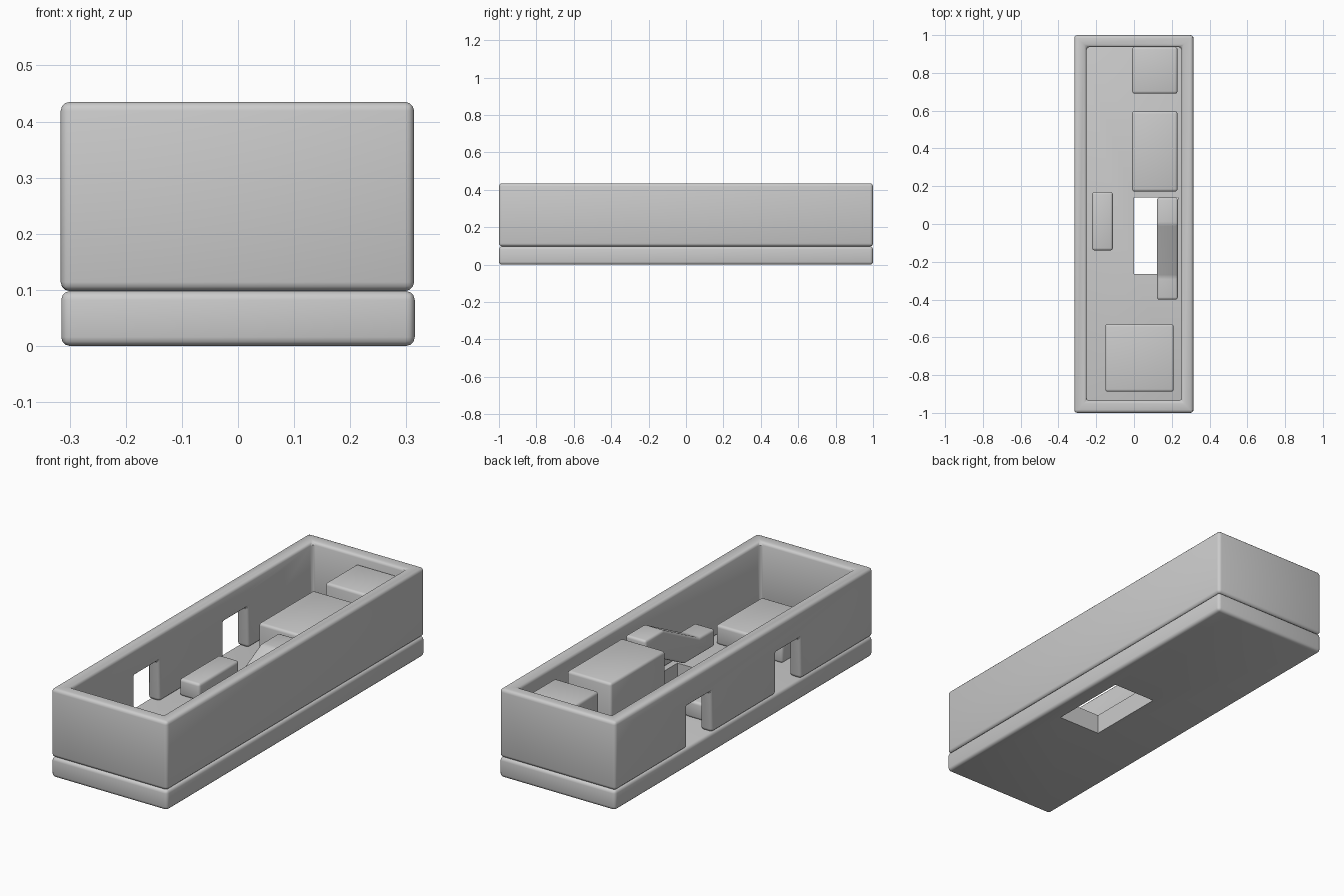
import bpy, bmesh

if "Cube" in bpy.data.objects:
    bpy.data.objects.remove(bpy.data.objects["Cube"])


def finish(ob, bevel=0.016):
    """Round the edges and smooth the shading."""
    bpy.ops.object.select_all(action='DESELECT')
    ob.select_set(True)
    bpy.context.view_layer.objects.active = ob
    mod = ob.modifiers.new("round", 'BEVEL')
    mod.width = bevel
    mod.segments = 3
    mod.limit_method = 'ANGLE'
    mod.angle_limit = 0.35
    bpy.ops.object.modifier_apply(modifier=mod.name)
    bpy.ops.object.shade_smooth_by_angle()


def box(name, x, y, z):
    """Plain box from (min, max) ranges."""
    bm = bmesh.new()
    bmesh.ops.create_cube(bm, size=1)
    for v in bm.verts:
        v.co = [r[0] if c < 0 else r[1] for c, r in zip(v.co, (x, y, z))]
    me = bpy.data.meshes.new(name)
    bm.to_mesh(me)
    bm.free()
    ob = bpy.data.objects.new(name, me)
    bpy.context.collection.objects.link(ob)
    return ob


def cut(ob, x, y, z):
    """Subtract a box-shaped opening."""
    cutter = box("cutter", x, y, z)
    cutter.hide_render = True
    mod = ob.modifiers.new("cut", 'BOOLEAN')
    mod.operation = 'DIFFERENCE'
    mod.solver = 'EXACT'
    mod.object = cutter
    bpy.context.view_layer.objects.active = ob
    bpy.ops.object.modifier_apply(modifier=mod.name)
    bpy.data.objects.remove(cutter)


# Floor slab with stairwell opening
floor = box("floor_slab", (-.315, .315), (-1, 1), (0, .098))
finish(floor)
cut(floor, (0, .232), (-.265, .14), (-.1, .2))

# Surrounding walls with two doorways on the left
walls = box("outer_walls", (-.316, .314), (-1, 1), (.098, .435))
cut(walls, (-.251, .251), (-.935, .937), (0, .6))
for y in (-.345, .345):
    cut(walls, (-.4, -.2), (y - .095, y + .095), (0, .30))
finish(walls)

# Solid room blocks
rooms = [
    ("rear_block", (-.01, .23), (.69, .937), .39),
    ("tall_block", (-.01, .23), (.172, .597), .39),
    ("counter_block", (-.222, -.112), (-.14, .17), .18),
    ("front_block", (-.152, .21), (-.888, -.53), .192),
]
for name, x, y, top in rooms:
    finish(box(name, x, y, (.095, top)), .013)

# Ramp with a landing at each end, extruded from its side profile
profile = [(.14, .39), (0, .39), (-.28, .245), (-.4, .245),
           (-.4, .16), (-.17, .16), (.11, .305), (.14, .305)]
bm = bmesh.new()
face = bm.faces.new([bm.verts.new((.122, y, z)) for y, z in profile])
ext = bmesh.ops.extrude_face_region(bm, geom=[face])
bmesh.ops.translate(bm, vec=(.11, 0, 0),
                    verts=[g for g in ext["geom"] if isinstance(g, bmesh.types.BMVert)])
bmesh.ops.recalc_face_normals(bm, faces=bm.faces)
me = bpy.data.meshes.new("ramp")
bm.to_mesh(me)
bm.free()
ramp = bpy.data.objects.new("ramp", me)
bpy.context.collection.objects.link(ramp)
finish(ramp, .012)
